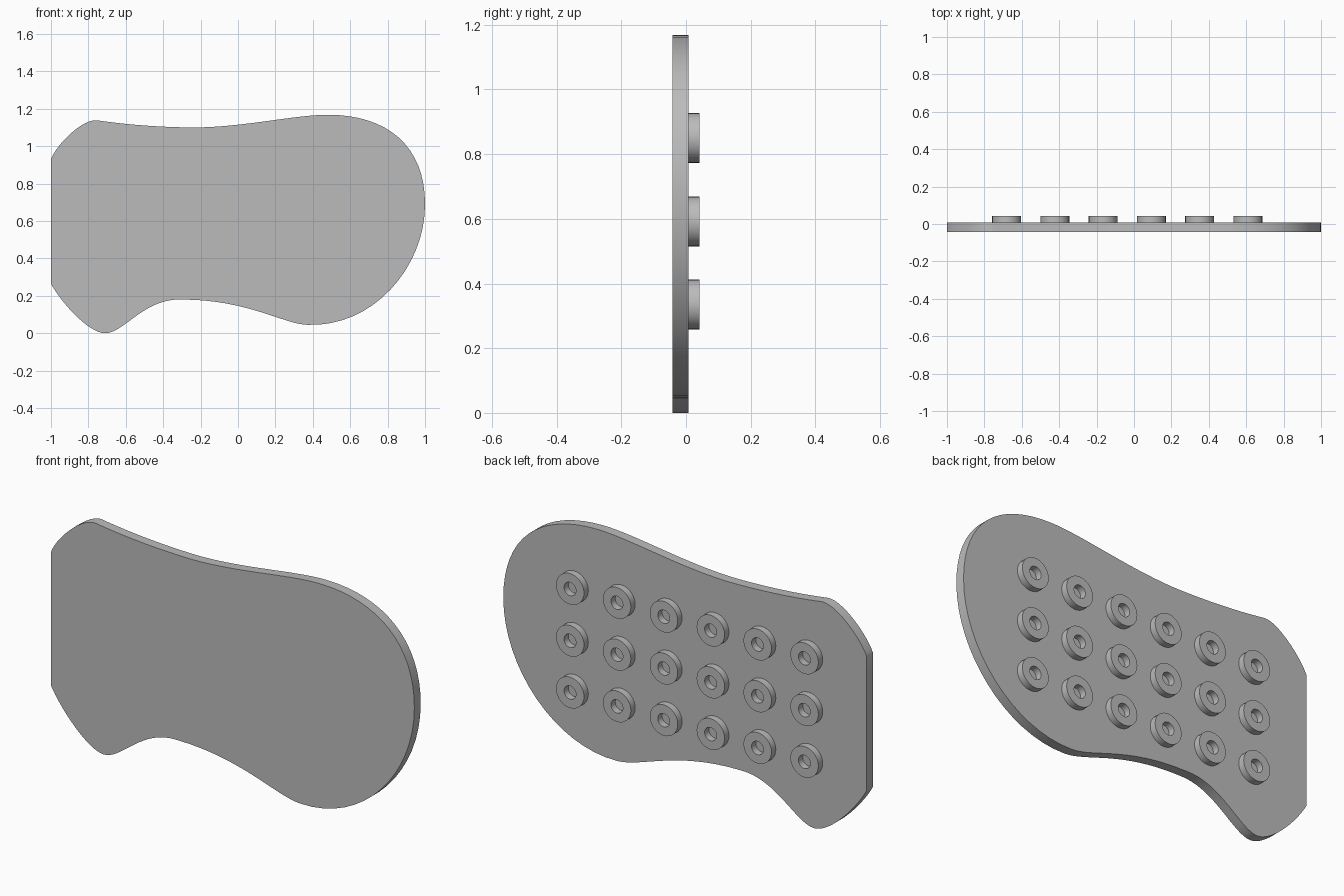
import bpy, bmesh, math
from mathutils import Vector
from mathutils.geometry import interpolate_bezier

cube = bpy.data.objects.get("Cube")
if cube:
    bpy.data.objects.remove(cube)

grey = bpy.data.materials.new("plain grey")
grey.use_nodes = True
grey.diffuse_color = (0.5, 0.5, 0.5, 1)
grey.node_tree.nodes["Principled BSDF"].inputs["Base Color"].default_value = (0.5, 0.5, 0.5, 1)

FRONT, BACK, STUD_TOP = -0.042, 0.008, 0.042


def finish(name, bm):
    """Turn a bmesh into a grey object with smooth curves and sharp edges."""
    bmesh.ops.recalc_face_normals(bm, faces=bm.faces)
    mesh = bpy.data.meshes.new(name)
    bm.to_mesh(mesh)
    bm.free()
    mesh.materials.append(grey)
    obj = bpy.data.objects.new(name, mesh)
    bpy.context.collection.objects.link(obj)
    bpy.ops.object.select_all(action='DESELECT')
    obj.select_set(True)
    bpy.context.view_layer.objects.active = obj
    bpy.ops.object.shade_smooth_by_angle(angle=math.radians(30))
    return obj


# Plate outline: (handle, handle, end knot) per curved segment, in x and z
start = (-1, 0.93)
segments = [
    ((-0.97, 1.01), (-0.83, 1.15), (-0.75, 1.138)),
    ((-0.6, 1.115), (-0.4, 1.1), (-0.22, 1.1)),
    ((0.05, 1.105), (0.3, 1.167), (0.48, 1.168)),
    ((0.8, 1.168), (1, 1), (1, 0.69)),
    ((1, 0.35), (0.72, 0.03), (0.37, 0.045)),
    ((0.24, 0.05), (0.05, 0.18), (-0.3, 0.18)),
    ((-0.5, 0.19), (-0.61, 0), (-0.71, 0)),
    ((-0.8, 0), (-0.95, 0.17), (-1, 0.265)),
]
outline = [Vector(start)]
for h1, h2, end in segments:
    outline += interpolate_bezier(outline[-1].to_2d(), Vector(h1), Vector(h2), Vector(end), 17)[1:]

# Plate: outline face extruded backwards
bm = bmesh.new()
face = bm.faces.new([bm.verts.new((p.x, FRONT, p.y)) for p in outline])
back = bmesh.ops.extrude_face_region(bm, geom=[face], use_keep_orig=True)["geom"]
bmesh.ops.translate(bm, vec=(0, BACK - FRONT, 0),
                    verts=[v for v in back if isinstance(v, bmesh.types.BMVert)])
finish("plate", bm)


def add_ring(bm, cx, cz, outer=0.077, inner=0.033, sides=32):
    """Short tube standing on the back of the plate."""
    def loop(radius, y):
        return [bm.verts.new((cx + radius * math.cos(math.tau * i / sides), y,
                              cz + radius * math.sin(math.tau * i / sides)))
                for i in range(sides)]
    loops = [loop(outer, BACK), loop(outer, STUD_TOP), loop(inner, STUD_TOP), loop(inner, BACK)]
    for a, b in zip(loops, loops[1:]):
        for i in range(sides):
            j = (i + 1) % sides
            bm.faces.new((a[i], a[j], b[j], b[i]))


# Studs: one object per row of six rings
for row, height in zip(("lower", "middle", "upper"), (0.335, 0.592, 0.85)):
    bm = bmesh.new()
    for column in range(6):
        add_ring(bm, -0.681 + column * 0.258, height)
    finish(row + "_stud_row", bm)
